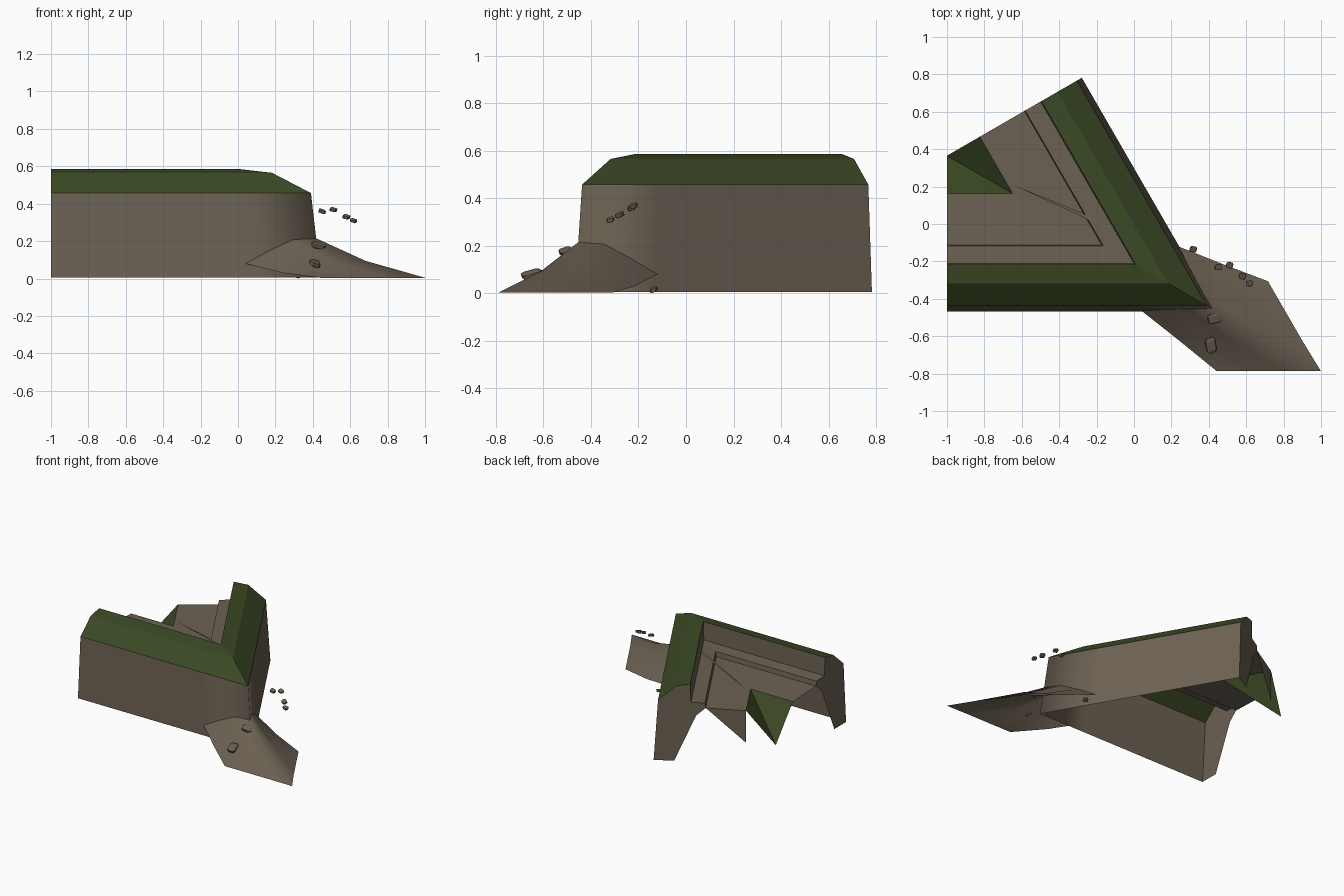
import bpy, bmesh, random
from mathutils import Vector, Matrix, Euler

random.seed(4)
if "Cube" in bpy.data.objects:
    bpy.data.objects.remove(bpy.data.objects["Cube"])

CORNER = Vector((0.442, -0.467, 0))
AXIS = Vector((-0.866, 0.5, 0))      # the bend is symmetric about this line


def material(name, rgb):
    m = bpy.data.materials.new(name)
    m.use_nodes = True
    m.diffuse_color = (*rgb, 1)
    m.node_tree.nodes["Principled BSDF"].inputs["Base Color"].default_value = (*rgb, 1)
    return m


earth = material("earth_brown", (0.15, 0.12, 0.087))
grass = material("grass_green", (0.043, 0.067, 0.018))


def mirror(p):
    v = Vector(p) - CORNER
    flat = Vector((v.x, v.y, 0))
    flat = 2 * flat.dot(AXIS) * AXIS - flat
    return CORNER + Vector((flat.x, flat.y, v.z))


def front_end(u, z):
    return Vector((-1, CORNER.y + u, z))


def bend(u, z):
    return CORNER + AXIS * 2 * u + Vector((0, 0, z))


def add_object(name, bm, mat, smooth=False):
    me = bpy.data.meshes.new(name)
    bm.to_mesh(me)
    bm.free()
    me.materials.append(mat)
    me.polygons.foreach_set("use_smooth", [smooth] * len(me.polygons))
    ob = bpy.data.objects.new(name, me)
    bpy.context.scene.collection.objects.link(ob)


def grid(name, rows, mat, smooth=False):
    bm = bmesh.new()
    vs = [[bm.verts.new(p) for p in row] for row in rows]
    for a, b in zip(vs, vs[1:]):
        for j in range(len(a) - 1):
            bm.faces.new((a[j], a[j + 1], b[j + 1], b[j]))
    add_object(name, bm, mat, smooth)


def polygon(name, faces, mat):
    bm = bmesh.new()
    for pts in faces:
        bm.faces.new([bm.verts.new(p) for p in pts])
    bmesh.ops.remove_doubles(bm, verts=bm.verts[:], dist=0.0005)
    add_object(name, bm, mat)


def sweep(name, profile, mat, near=0, smooth=False):
    """Carry a (depth, height) profile around the bend."""
    rows = []
    for u, z in profile:
        half = [front_end(u, z)]
        if near:
            half.append(bend(u, z) - Vector((near, 0, 0)))
        rows.append(half + [bend(u, z)] + [mirror(p) for p in reversed(half)])
    grid(name, rows, mat, smooth)


# Cliff, grassy rim and the stepped ground behind it
cliff = [(0, 0.006), (0.015, 0.23), (0.03, 0.457)]
rim = [(0.03, 0.457), (0.15, 0.565), (0.25, 0.585)]
ground = [(0.25, 0.585), (0.255, 0.45), (0.35, 0.445), (0.355, 0.41), (0.63, 0.4)]
sweep("cliff_wall", cliff, earth, near=0.38, smooth=True)
sweep("grass_rim", rim, grass)
sweep("stepped_ground", ground, earth)

# End skirts closing the cut ends
skirt = cliff + rim[1:] + ground[1:4] + [(0.29, 0.35), (0.14, 0.006)]
flap = [(0.355, 0.41), (0.63, 0.4), (0.63, 0.16)]
polygon("front_end_skirt", [[front_end(*p) for p in reversed(skirt)]], earth)
polygon("arm_end_skirt", [[mirror(front_end(*p)) for p in s]
                          for s in (skirt, flap)], earth)

# Grassy inner hollow falling to the inside corner
low = Vector((-1, 0.365, 0.15))
a, b = front_end(0.63, 0.4), bend(0.63, 0.4)
polygon("grass_hollow", [[a, b, low], [b, mirror(a), low]], grass)

# Thin splinter of ground lying across the steps
polygon("ground_splinter", [[(-0.65, 0.21, 0.412), (-0.3, 0.05, 0.449),
                             (-0.08, -0.06, 0.456), (-0.09, -0.035, 0.456),
                             (-0.28, 0.06, 0.449)]], earth)

# Fallen earth fan at the foot of the bend
fan_half = [
    [(0.44, -0.785, 0.004), (0.62, -0.785, 0.004), (0.81, -0.785, 0.004)],
    [(0.24, -0.622, 0.03), (0.37, -0.625, 0.065), (0.52, -0.62, 0.085)],
    [(0.04, -0.464, 0.08), (0.17, -0.457, 0.15), (0.29, -0.452, 0.208)],
]
ridge = [(0.9995, -0.787, 0.004), (0.68, -0.604, 0.095), (0.418, -0.453, 0.215)]
grid("earth_fan", [h + [r] + [mirror(p) for p in reversed(h)]
                   for h, r in zip(fan_half, ridge)], earth, smooth=True)


# Rocks on the fan and crumbs breaking off the cliff
def rock(name, at, size):
    bm = bmesh.new()
    bmesh.ops.create_cube(bm, size=1)
    for v in bm.verts:
        v.co *= random.uniform(0.8, 1.05)
    bmesh.ops.bevel(bm, geom=bm.edges[:], offset=0.15, segments=1, affect='EDGES')
    turn = Euler((0.3, 0.25, random.uniform(-0.5, 0.5))).to_matrix().to_4x4()
    bm.transform(Matrix.Translation(at) @ turn @ Matrix.Diagonal((*size, 1)))
    add_object(name, bm, earth)


rock("upper_rock", (0.43, -0.505, 0.175), (0.08, 0.06, 0.032))
rock("lower_rock", (0.41, -0.65, 0.08), (0.058, 0.09, 0.032))
crumbs = [(0.45, -0.23, 0.36), (0.51, -0.22, 0.368), (0.58, -0.28, 0.33),
          (0.617, -0.317, 0.31), (0.317, -0.135, 0.016)]
for i, at in enumerate(crumbs):
    rock(f"crumb_{i + 1}", at, (0.038, 0.033, 0.02))
